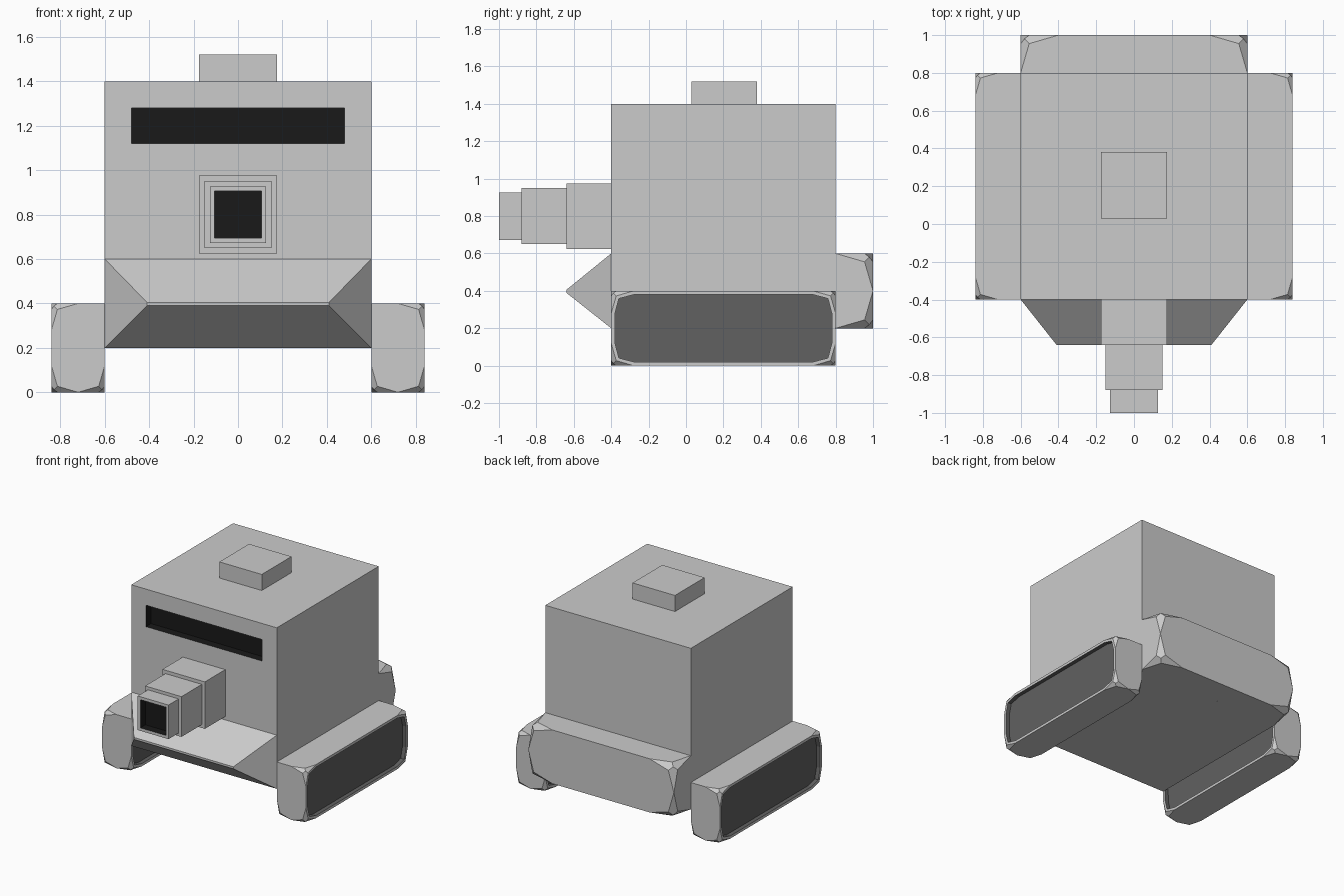
import bpy, bmesh
from mathutils import Vector

if "Cube" in bpy.data.objects:
    bpy.data.objects.remove(bpy.data.objects["Cube"])


def material(name, v):
    m = bpy.data.materials.new(name)
    m.diffuse_color = (v, v, v, 1)
    m.use_nodes = True
    m.node_tree.nodes["Principled BSDF"].inputs["Base Color"].default_value = m.diffuse_color
    return m


GREY = material("grey", 0.8)
BLACK = material("black", 0.01)
DARK = material("dark_grey", 0.12)


def box(x0, x1, y0, y1, z0, z1):
    bm = bmesh.new()
    bmesh.ops.create_cube(bm, size=1)
    lo, hi = (x0, y0, z0), (x1, y1, z1)
    for v in bm.verts:
        v.co = Vector([hi[i] if v.co[i] > 0 else lo[i] for i in range(3)])
    bm.normal_update()
    return bm


def finish(bm, name, inner=None):
    me = bpy.data.meshes.new(name)
    bm.to_mesh(me)
    bm.free()
    ob = bpy.data.objects.new(name, me)
    bpy.context.collection.objects.link(ob)
    if inner:
        me.materials.append(GREY)
        me.materials.append(inner)
    return ob


def facing(bm, direction):
    d = Vector(direction)
    return max((f for f in bm.faces if f.normal.dot(d) > 0.99), key=lambda f: f.calc_area())


def sink(bm, face, depth):
    # push a face straight in and colour the pocket
    offset = -face.normal * depth
    walls = bmesh.ops.inset_individual(bm, faces=[face], thickness=0)["faces"]
    for v in face.verts:
        v.co += offset
    for f in walls + [face]:
        f.material_index = 1
    bm.normal_update()


def front_pocket(bm, x, z0, z1, depth):
    face = facing(bm, (0, -1, 0))
    mid = face.calc_center_median()
    bmesh.ops.inset_individual(bm, faces=[face], thickness=0.01)
    for v in face.verts:
        v.co.x = x if v.co.x > mid.x else -x
        v.co.z = z1 if v.co.z > mid.z else z0
    bm.normal_update()
    sink(bm, face, depth)


def round_corners(bm, test, offset):
    bmesh.ops.bevel(bm, geom=[v for v in bm.verts if test(v.co)], offset=offset,
                    segments=2, profile=0.6, affect='VERTICES')
    bmesh.ops.remove_doubles(bm, verts=bm.verts, dist=0.001)
    bm.normal_update()


# main hull with viewing slot
bm = box(-0.6, 0.6, -0.4, 0.8, 0.2, 1.4)
front_pocket(bm, 0.48, 1.12, 1.28, 0.06)
finish(bm, "hull", BLACK)

# roof hatch
finish(box(-0.175, 0.175, 0.03, 0.38, 1.4, 1.52), "roof_hatch")

# stepped square barrel, hollow at the tip
for i, (h, y0, y1) in enumerate([(0.175, -0.64, -0.4), (0.15, -0.88, -0.64), (0.127, -1.0, -0.88)]):
    bm = box(-h, h, y0, y1, 0.8 - h, 0.8 + h)
    if i == 2:
        front_pocket(bm, 0.105, 0.695, 0.905, 0.06)
    finish(bm, f"barrel_section_{i + 1}", BLACK)

# tapered front plough
bm = box(-0.6, 0.6, -0.64, -0.4, 0.2, 0.6)
for v in facing(bm, (0, -1, 0)).verts:
    v.co.x *= 0.41 / 0.6
    v.co.z = 0.405 if v.co.z > 0.4 else 0.39
finish(bm, "front_plough")

# rear block with rounded back corners
bm = box(-0.6, 0.6, 0.8, 1.0, 0.2, 0.6)
round_corners(bm, lambda c: c.y > 0.9, 0.2)
finish(bm, "rear_block")

# side tracks, rounded where they are away from the hull, with sunken side panels
bm = box(0.6, 0.84, -0.4, 0.8, 0.0, 0.4)
round_corners(bm, lambda c: c.x > 0.7 or c.z < 0.1, 0.12)
for d in (1, -1):
    face = facing(bm, (d, 0, 0))
    bmesh.ops.inset_individual(bm, faces=[face], thickness=0.02)
    bm.normal_update()
    sink(bm, face, 0.03)
track = finish(bm, "side_tracks", DARK)
track.modifiers.new("mirror", 'MIRROR').use_mirror_merge = False
